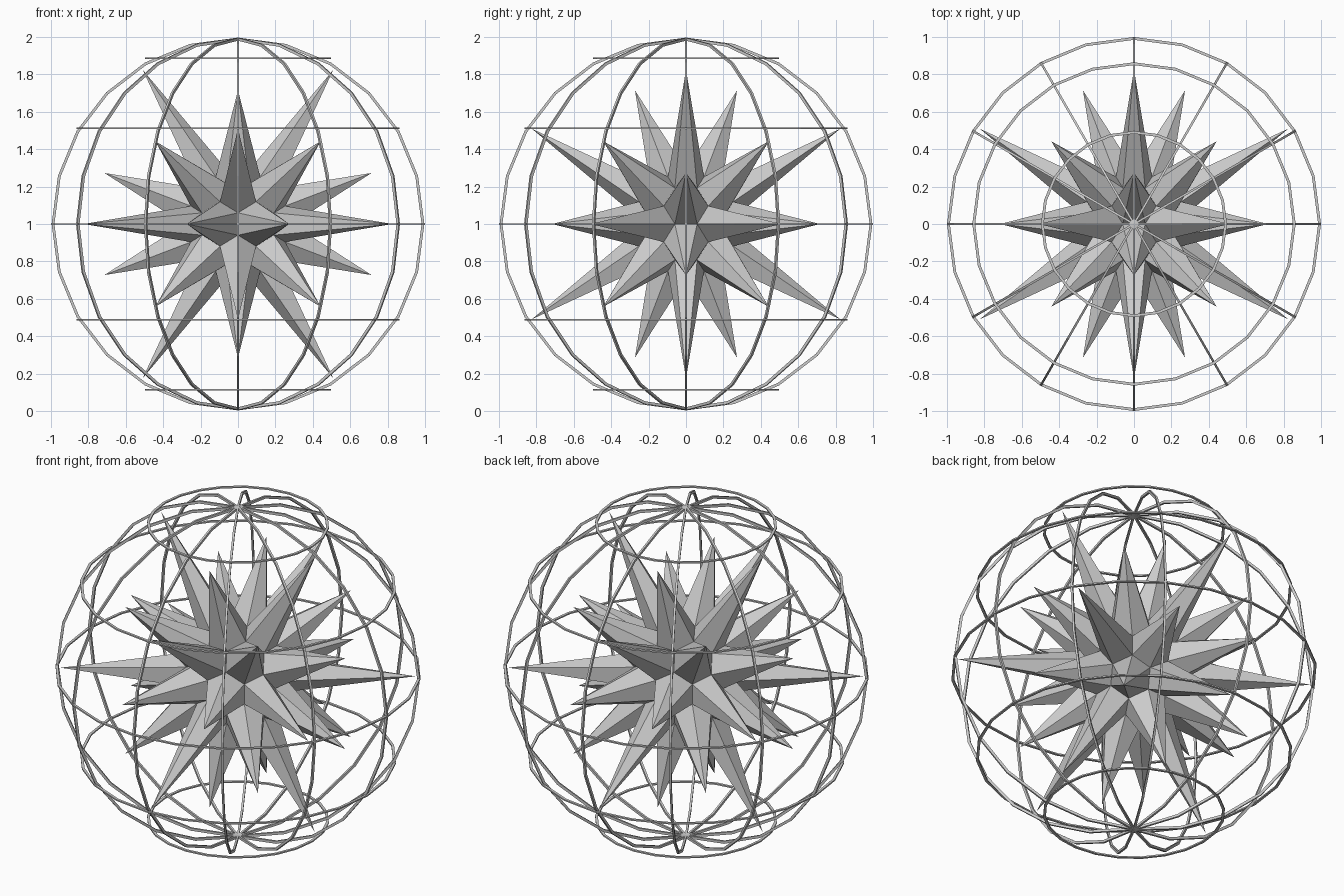
import bpy, bmesh
from math import cos, sin, pi, sqrt
from itertools import product
from mathutils import Matrix, Vector

if "Cube" in bpy.data.objects:
    bpy.data.objects.remove(bpy.data.objects["Cube"])

CENTRE = Vector((0, 0, 1))
PHI = (1 + sqrt(5)) / 2


def add_object(name, bm):
    bmesh.ops.recalc_face_normals(bm, faces=bm.faces[:])
    mesh = bpy.data.meshes.new(name)
    bm.to_mesh(mesh)
    bm.free()
    ob = bpy.data.objects.new(name, mesh)
    ob.location = CENTRE
    bpy.context.collection.objects.link(ob)


# Spiked star: a small truncated icosahedron with every face drawn out,
# long five-sided spikes on the pentagons, shorter six-sided ones on the hexagons
CORE, LONG, SHORT = 0.295, 0.97, 0.765
corners = []
for s, t in product((1, -1), repeat=2):
    corners += [Vector((s * PHI, t, 0)), Vector((0, s * PHI, t)), Vector((t, 0, s * PHI))]
bm = bmesh.new()
for p, q in product(corners, repeat=2):
    if 1.9 < (p - q).length < 2.1:
        bm.verts.new((p * 2 + q).normalized() * CORE)
bmesh.ops.convex_hull(bm, input=bm.verts[:])
bmesh.ops.dissolve_limit(bm, angle_limit=0.1, verts=bm.verts[:], edges=bm.edges[:])
for v in bmesh.ops.poke(bm, faces=bm.faces[:])["verts"]:
    v.co = v.co.normalized() * (LONG if len(v.link_edges) == 5 else SHORT)
add_object("spiked_star", bm)


def hoop(bm, radius, matrix, width=0.015, thick=0.008, sides=24):
    """Flat polygonal hoop with a rectangular section, placed by matrix."""
    section = [(-width / 2, -thick / 2), (width / 2, -thick / 2),
               (width / 2, thick / 2), (-width / 2, thick / 2)]
    loops = []
    for i in range(sides):
        a = 2 * pi * i / sides
        loops.append([bm.verts.new(matrix @ Vector(((radius + d) * cos(a), (radius + d) * sin(a), h)))
                      for d, h in section])
    for i in range(sides):
        p, q = loops[i], loops[(i + 1) % sides]
        for k in range(4):
            m = (k + 1) % 4
            bm.faces.new((p[k], p[m], q[m], q[k]))


# Cage meridians: six upright hoops, 30 degrees apart
bm = bmesh.new()
for k in range(6):
    hoop(bm, 0.989, Matrix.Rotation(k * pi / 6, 4, 'Z') @ Matrix.Rotation(pi / 2, 4, 'X'),
         thick=0.012)
add_object("cage_meridians", bm)

# Cage latitude rings
bm = bmesh.new()
for r, z in [(0.49, 0.887), (0.857, 0.513), (0.992, 0), (0.857, -0.513), (0.49, -0.887)]:
    hoop(bm, r, Matrix.Translation((0, 0, z)))
add_object("cage_rings", bm)
